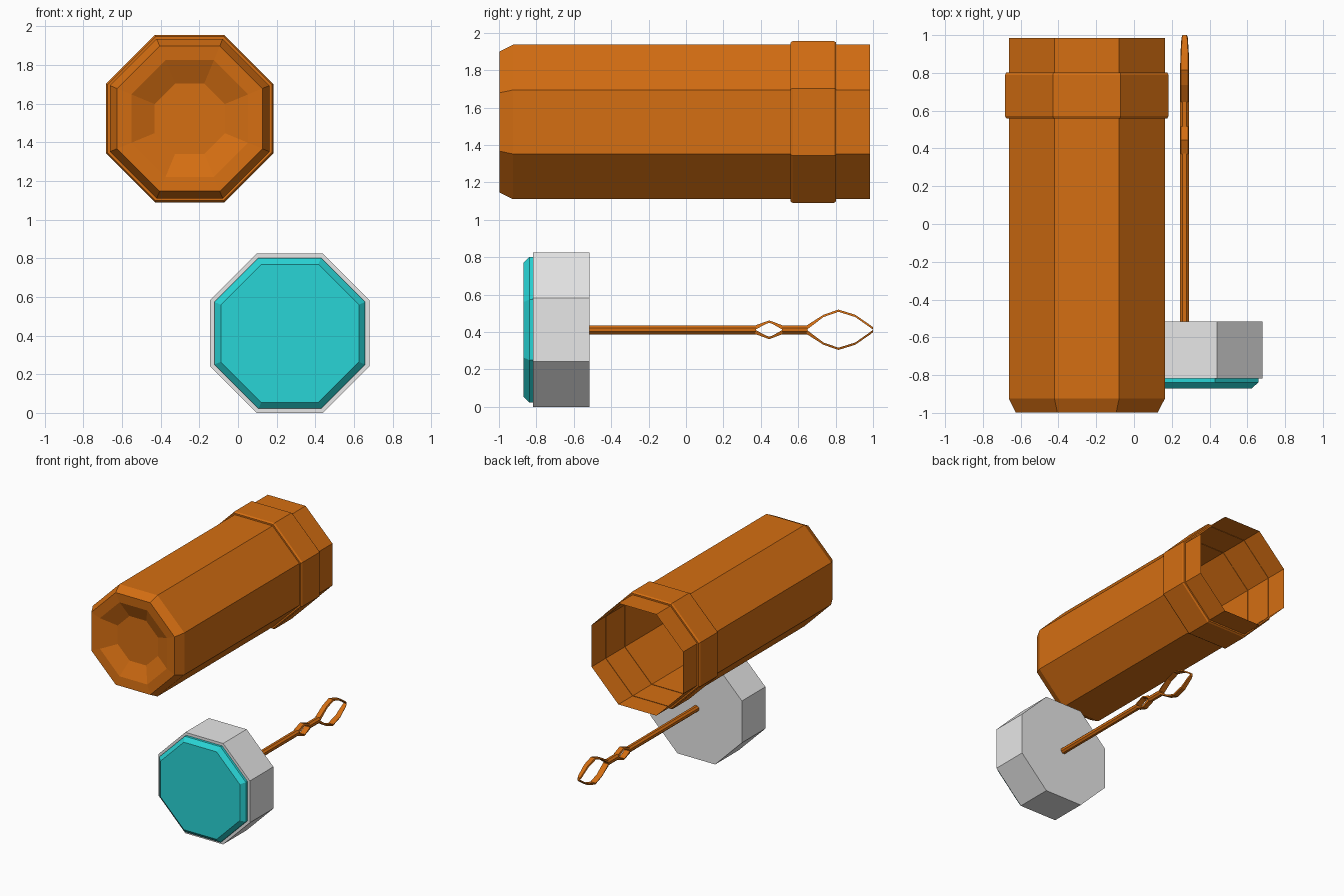
import bpy, bmesh, math

if "Cube" in bpy.data.objects:
    bpy.data.objects.remove(bpy.data.objects["Cube"])


def material(name, rgb):
    m = bpy.data.materials.new(name)
    m.diffuse_color = (*rgb, 1)
    m.use_nodes = True
    m.node_tree.nodes["Principled BSDF"].inputs["Base Color"].default_value = m.diffuse_color
    return m


orange = material("burnt_orange", (0.66, 0.156, 0.006))
teal = material("teal", (0.022, 0.66, 0.67))
grey = material("light_grey", (0.8, 0.8, 0.8))


def finish(bm, name, mat):
    me = bpy.data.meshes.new(name)
    bm.to_mesh(me)
    bm.free()
    me.materials.append(mat)
    ob = bpy.data.objects.new(name, me)
    bpy.context.collection.objects.link(ob)
    return ob


def octagon_lathe(name, mat, cx, cz, profile, cap_front=True, cap_back=True):
    """Eight-sided tube along y from (y, apothem) pairs, flats up and sideways."""
    bm = bmesh.new()
    rings = []
    for y, ap in profile:
        r = ap / math.cos(math.pi / 8)
        rings.append([bm.verts.new((cx + r * math.cos((k + 0.5) * math.pi / 4), y,
                                    cz + r * math.sin((k + 0.5) * math.pi / 4)))
                      for k in range(8)])
    for a, b in zip(rings, rings[1:]):
        for k in range(8):
            n = (k + 1) % 8
            bm.faces.new((a[k], b[k], b[n], a[n]))
    if cap_front:
        bm.faces.new(rings[0])
    if cap_back:
        bm.faces.new(rings[-1][::-1])
    return finish(bm, name, mat)


def ribbon_loop(name, mat, cx, cz, stations):
    """Two mirrored ribbons from (y, inner z, outer z, half width) stations."""
    bm = bmesh.new()
    for s in (1, -1):
        rings = [[bm.verts.new((cx + dx, y, cz + s * z))
                  for dx, z in ((-w, zi), (w, zi), (w * 0.8, zo), (-w * 0.8, zo))]
                 for y, zi, zo, w in stations]
        for a, b in zip(rings, rings[1:]):
            for k in range(4):
                n = (k + 1) % 4
                bm.faces.new((a[k], b[k], b[n], a[n]))
        bm.faces.new(rings[0])
        bm.faces.new(rings[-1][::-1])
    bmesh.ops.recalc_face_normals(bm, faces=bm.faces)
    return finish(bm, name, mat)


# Hollow casing: dished front, chamfered rim, open back
BX, BZ = -0.25, 1.523
octagon_lathe("casing", orange, BX, BZ,
              [(-0.935, 0.182), (-0.992, 0.302), (-0.998, 0.376), (-0.925, 0.413), (0.985, 0.413)],
              cap_back=False)
octagon_lathe("collar", orange, BX, BZ,
              [(0.558, 0.410), (0.558, 0.425), (0.572, 0.433), (0.79, 0.433),
               (0.803, 0.425), (0.803, 0.410)], False, False)

# Cap with its coloured pad
CX, CZ = 0.268, 0.412
octagon_lathe("cap", grey, CX, CZ, [(-0.818, 0.412), (-0.515, 0.412)])
octagon_lathe("pad", teal, CX, CZ, [(-0.87, 0.357), (-0.838, 0.39), (-0.815, 0.39)])

# Pull cord: two straight runs joined by a small and a large loop
for name, y0, y1 in (("cord_long", -0.52, 0.375), ("cord_short", 0.512, 0.65)):
    octagon_lathe(name, orange, CX, CZ, [(y0, 0.024), (y1, 0.024)])
ribbon_loop("small_loop", orange, CX, CZ,
            [(0.37, 0, 0.023, 0.024), (0.425, 0.030, 0.043, 0.024), (0.445, 0.037, 0.050, 0.024),
             (0.465, 0.030, 0.043, 0.024), (0.517, 0, 0.023, 0.024)])
ribbon_loop("large_loop", orange, CX, CZ,
            [(0.645, 0, 0.023, 0.024), (0.735, 0.068, 0.080, 0.024), (0.815, 0.096, 0.108, 0.024),
             (0.905, 0.068, 0.080, 0.022), (0.985, 0.012, 0.025, 0.017), (1.0, 0, 0.013, 0.012)])
